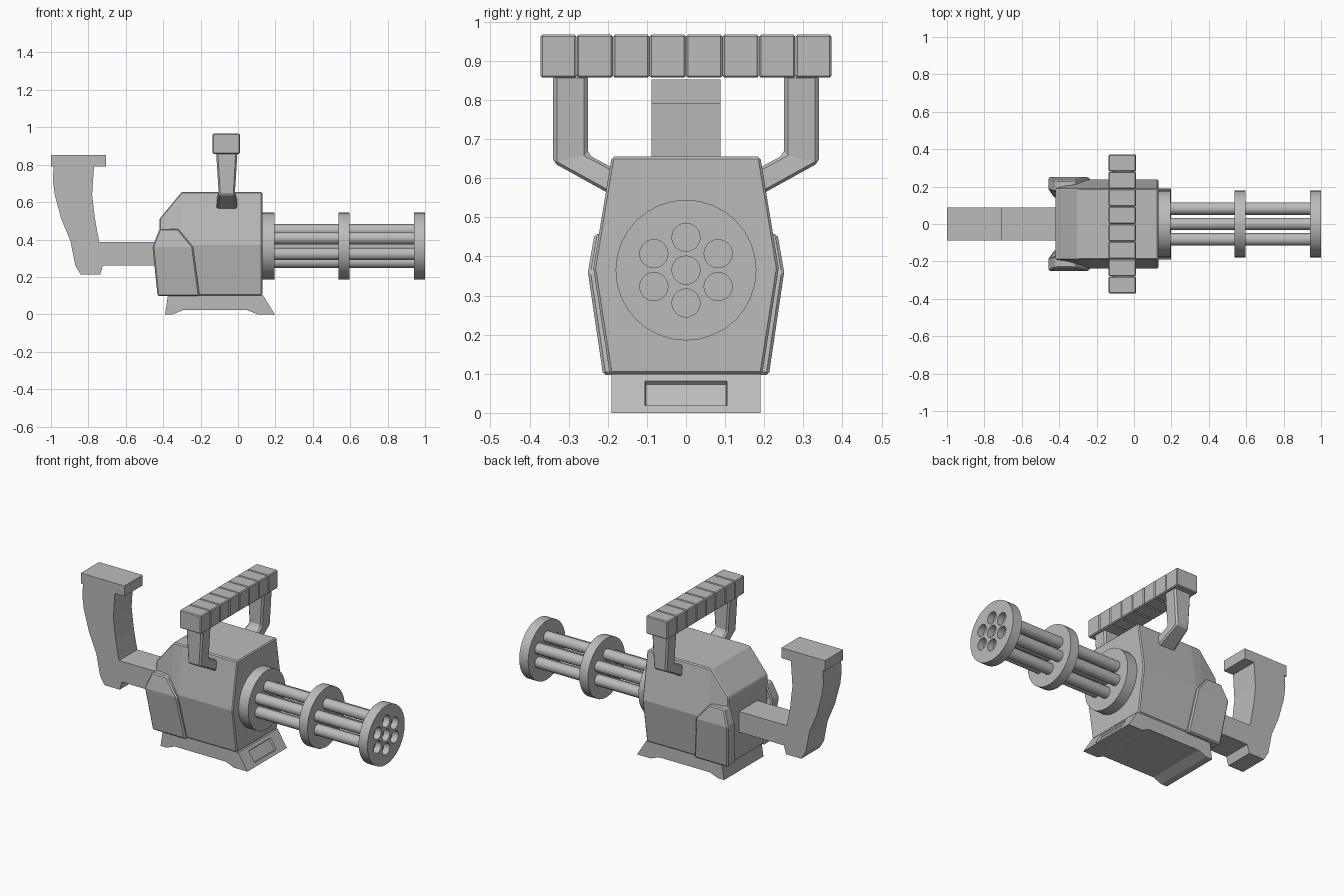
import bpy
import bmesh
from math import sin, cos, pi, radians
from mathutils import Vector

cube = bpy.data.objects.get("Cube")
if cube:
    bpy.data.objects.remove(cube, do_unlink=True)

GREY = (0.5, 0.5, 0.5, 1)
metal = bpy.data.materials.new("plain_grey")
metal.use_nodes = True
metal.diffuse_color = GREY
metal.node_tree.nodes["Principled BSDF"].inputs["Base Color"].default_value = GREY

AXIS_Z = 0.365   # height of the barrel axis


def finish(name, bm, bevel=0.0, smooth=False):
    """Turn a bmesh into a named object with optional bevel and smoothing."""
    bmesh.ops.recalc_face_normals(bm, faces=bm.faces)
    mesh = bpy.data.meshes.new(name)
    bm.to_mesh(mesh)
    bm.free()
    mesh.materials.append(metal)
    obj = bpy.data.objects.new(name, mesh)
    bpy.context.collection.objects.link(obj)
    if bevel:
        mod = obj.modifiers.new("edge_bevel", "BEVEL")
        mod.width = bevel
        mod.segments = 1
        mod.limit_method = "ANGLE"
        mod.angle_limit = radians(25)
    if smooth:
        bpy.ops.object.select_all(action="DESELECT")
        obj.select_set(True)
        bpy.context.view_layer.objects.active = obj
        bpy.ops.object.shade_smooth_by_angle(angle=radians(35))
    return obj


def loft(bm, rings):
    """Skin a row of equal-length rings and cap both ends."""
    rows = [[bm.verts.new(p) for p in ring] for ring in rings]
    for a, b in zip(rows, rows[1:]):
        for i in range(len(a)):
            j = (i + 1) % len(a)
            bm.faces.new((a[i], a[j], b[j], b[i]))
    bm.faces.new(rows[0])
    bm.faces.new(rows[-1])


def slab(outline, half):
    """Extrude an x-z outline across the width."""
    bm = bmesh.new()
    loft(bm, [[(x, y, z) for x, z in outline] for y in (-half, half)])
    return bm


def rod(bm, x0, x1, radius, y=0.0, z=AXIS_Z, sides=32):
    """Cylinder along x."""
    loft(bm, [[(x, y + radius * sin(2 * pi * i / sides),
                z + radius * cos(2 * pi * i / sides)) for i in range(sides)]
              for x in (x0, x1)])


# Main housing: six-sided sections, narrowed and sloped at the rear
def section(x, top, mid, bottom=0.195, z_top=0.655):
    half = [(top, z_top), (mid, 0.37), (bottom, 0.1)]
    return [(x, y, z) for y, z in half] + [(x, -y, z) for y, z in reversed(half)]


bm = bmesh.new()
loft(bm, [section(-0.42, 0.19, 0.195, 0.185, 0.51),
          section(-0.30, 0.19, 0.223),
          section(-0.24, 0.19, 0.237),
          section(0.13, 0.19, 0.237)])
finish("housing", bm, 0.006)

# Rear side plates
for side, label in ((1, "left"), (-1, "right")):
    bm = bmesh.new()
    levels = [(0.097, -0.43, -0.205, 0.14, 0.212),
              (0.36, -0.457, -0.24, 0.18, 0.251),
              (0.457, -0.42, -0.32, 0.17, 0.234)]
    loft(bm, [[(x0, side * yi, z), (x1, side * yi, z),
               (x1, side * yo, z), (x0, side * yo, z)]
              for z, x0, x1, yi, yo in levels])
    finish(label + "_side_plate", bm, 0.007)

# Base foot with a recessed panel on the sloped front
bm = slab([(-0.375, 0.1), (0.135, 0.1), (0.197, 0.0), (0.105, 0.0),
           (0.05, 0.022), (-0.295, 0.022), (-0.35, 0.0), (-0.39, 0.0)], 0.19)
bmesh.ops.recalc_face_normals(bm, faces=bm.faces)
bm.normal_update()
slope = max(bm.faces, key=lambda f: f.normal.x + f.normal.z * 0.2)
bmesh.ops.inset_region(bm, faces=[slope], thickness=0.022, use_even_offset=True)
for v in slope.verts:
    v.co.y = 0.105 if v.co.y > 0 else -0.105
bmesh.ops.inset_region(bm, faces=[slope], thickness=0.004, depth=-0.012)
finish("base_foot", bm)

# Rear grip and its stem
finish("rear_grip", slab([
    (-1.0, 0.853), (-0.705, 0.853), (-0.705, 0.79), (-0.77, 0.79),
    (-0.78, 0.64), (-0.765, 0.51), (-0.742, 0.388), (-0.4, 0.388),
    (-0.4, 0.262), (-0.722, 0.262), (-0.737, 0.212), (-0.84, 0.212),
    (-0.87, 0.262), (-0.895, 0.39), (-0.945, 0.51), (-0.98, 0.64),
    (-0.99, 0.72), (-0.985, 0.79), (-1.0, 0.79)], 0.088))

# Carry handle: a row of eight blocks
COUNT, HALF = 8, 0.373
step = 2 * HALF / COUNT
bm = bmesh.new()
for i in range(COUNT):
    y0, y1 = -HALF + i * step, -HALF + (i + 1) * step
    loft(bm, [[(-0.135, y, 0.857), (0.01, y, 0.857),
               (0.01, y, 0.967), (-0.135, y, 0.967)]
              for y in (y0 + 0.0005, y1 - 0.0005)])
finish("carry_handle", bm, 0.005)

# Carry handle posts, bent in to the housing
for side, label in ((1, "left"), (-1, "right")):
    bm = bmesh.new()
    stations = [((0.34, 0.865), (0.25, 0.865), 0.057),
                ((0.34, 0.64), (0.25, 0.66), 0.043),
                ((0.19, 0.557), (0.17, 0.617), 0.056)]
    loft(bm, [[(-0.06 - w, side * o[0], o[1]), (-0.06 + w, side * o[0], o[1]),
               (-0.06 + w, side * n[0], n[1]), (-0.06 - w, side * n[0], n[1])]
              for o, n, w in stations])
    finish(label + "_handle_post", bm, 0.009)

# Barrel cluster: one centre barrel and six around it
centres = [Vector((0, AXIS_Z))]
for k in range(6):
    centres.append(Vector((0.084 * sin(k * pi / 3) * 1.13,
                           AXIS_Z + 0.084 * cos(k * pi / 3))))
bm = bmesh.new()
for c in centres:
    rod(bm, 0.18, 0.95, 0.033, c.x, c.y, 24)
finish("barrels", bm, smooth=True)

# Collars around the barrels
for name, x0, x1 in (("rear_collar", 0.12, 0.195), ("middle_collar", 0.537, 0.595)):
    bm = bmesh.new()
    rod(bm, x0, x1, 0.18)
    finish(name, bm, smooth=True)

# Front collar with muzzle holes
bm = bmesh.new()
rod(bm, 0.94, 1.0, 0.18)
collar = finish("front_collar", bm)
bm = bmesh.new()
for c in centres:
    rod(bm, 0.96, 1.05, 0.036, c.x, c.y, 24)
cutter = finish("muzzle_cutter", bm)
cutter.hide_render = True
mod = collar.modifiers.new("muzzle_holes", "BOOLEAN")
mod.operation = "DIFFERENCE"
mod.solver = "EXACT"
mod.object = cutter
bpy.ops.object.select_all(action="DESELECT")
collar.select_set(True)
bpy.context.view_layer.objects.active = collar
bpy.ops.object.modifier_apply(modifier=mod.name)
bpy.data.objects.remove(cutter, do_unlink=True)
bpy.ops.object.shade_smooth_by_angle(angle=radians(35))
